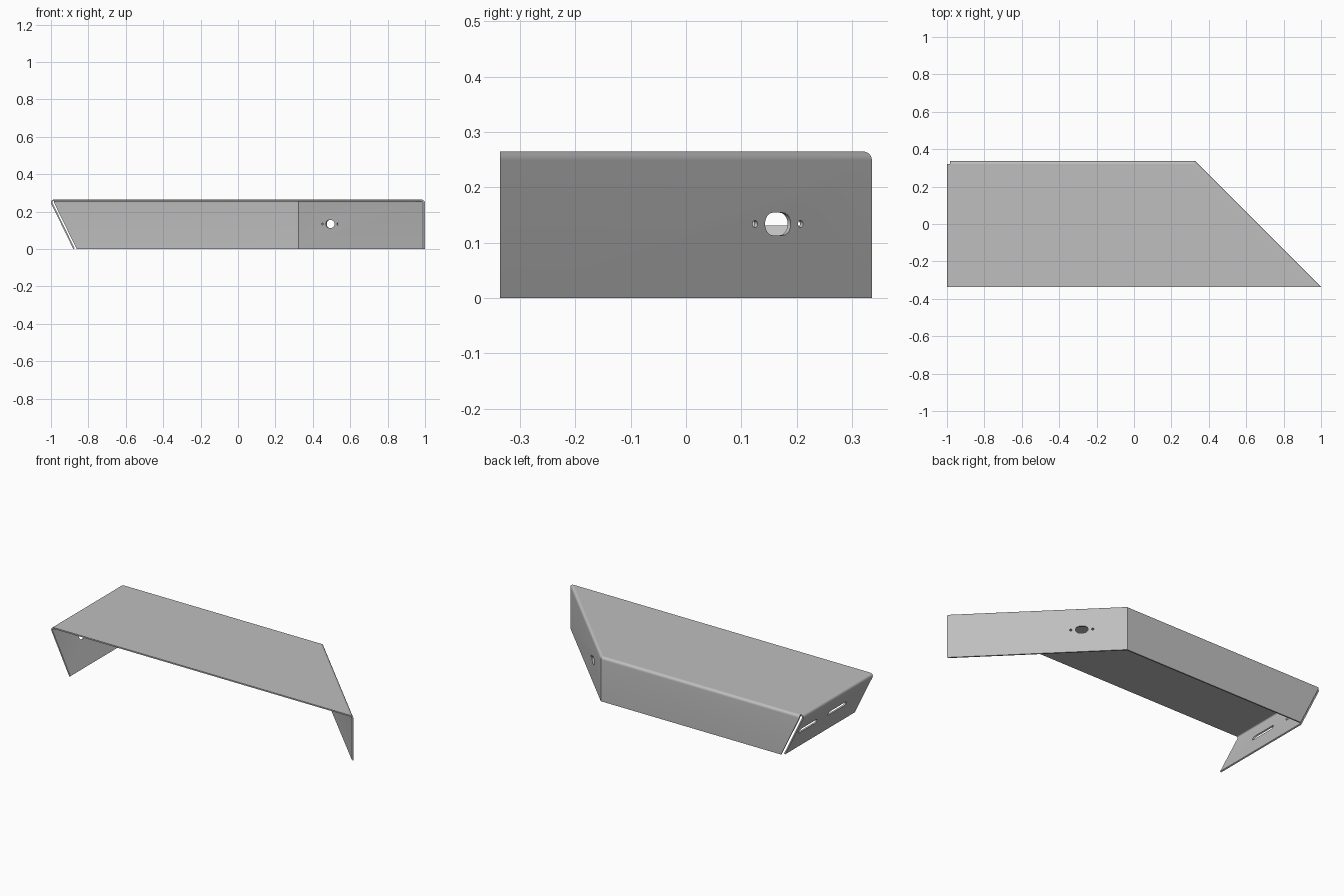
import bpy, bmesh
from math import sin, cos, tan, pi, radians
from mathutils import Vector

cube = bpy.data.objects.get("Cube")
if cube:
    bpy.data.objects.remove(cube, do_unlink=True)

HEIGHT, HALF = 0.265, 0.336      # overall height, half depth
THICK, BEND = 0.008, 0.016       # sheet thickness, outer bend radius
CORNER = 1.0 - 2 * HALF          # x where the back meets the diagonal
LEAN = radians(26)               # inward lean of the slanted end
UP = Vector((0, 0, 1))

metal = bpy.data.materials.new("grey_sheet_metal")
metal.use_nodes = True
grey = (0.52, 0.52, 0.52, 1)
metal.diffuse_color = grey
metal.node_tree.nodes["Principled BSDF"].inputs["Base Color"].default_value = grey


def prism(name, ring_a, ring_b):
    """Solid between two matching rings of points."""
    bm = bmesh.new()
    a = [bm.verts.new(p) for p in ring_a]
    b = [bm.verts.new(p) for p in ring_b]
    bm.faces.new(a)
    bm.faces.new(b[::-1])
    for i in range(len(a)):
        j = (i + 1) % len(a)
        bm.faces.new((a[j], a[i], b[i], b[j]))
    bmesh.ops.recalc_face_normals(bm, faces=bm.faces)
    mesh = bpy.data.meshes.new(name)
    bm.to_mesh(mesh)
    bm.free()
    obj = bpy.data.objects.new(name, mesh)
    bpy.context.collection.objects.link(obj)
    mesh.materials.append(metal)
    return obj


def flange(name, start, end, outward, lean, start_cut, end_cut, steps=7):
    """Bend plus flat wall, swept along an edge; cuts trim each end by (u, z)."""
    start, end, outward = Vector(start), Vector(end), Vector(outward).normalized()
    along = (end - start).normalized()

    def side(r):
        pts = []
        for i in range(steps + 1):
            t = pi / 2 - (pi / 2 + lean) * i / steps
            pts.append((-BEND + r * cos(t), HEIGHT - BEND + r * sin(t)))
        # wall runs down until the outer corner touches the ground
        drop = HEIGHT - BEND - BEND * sin(lean)
        u, z = pts[-1]
        pts.append((u - drop * tan(lean), z - drop))
        return pts

    section = side(BEND) + side(BEND - THICK)[::-1]
    ring_a = [start + outward * u + UP * z + along * start_cut(u, z) for u, z in section]
    ring_b = [end + outward * u + UP * z - along * end_cut(u, z) for u, z in section]
    return prism(name, ring_a, ring_b)


def punch(obj, centre, along, normal, length, width):
    """Cut a round-ended slot through a wall."""
    centre, along, normal = Vector(centre), Vector(along).normalized(), Vector(normal).normalized()
    across = normal.cross(along)
    r, n = width / 2, 10
    ring = []
    for end in (1, -1):
        for i in range(n + 1):
            t = -pi / 2 + pi * i / n
            p = along * (end * ((length - width) / 2 + r * cos(t))) + across * (end * r * sin(t))
            if not ring or (p - ring[-1]).length > 1e-5:
                ring.append(p)
    if (ring[0] - ring[-1]).length < 1e-5:
        ring.pop()
    cutter = prism("slot_cutter", [centre + p - normal * 0.05 for p in ring],
                   [centre + p + normal * 0.05 for p in ring])
    cutter.hide_render = True
    mod = obj.modifiers.new("slot", "BOOLEAN")
    mod.operation, mod.solver, mod.object = "DIFFERENCE", "EXACT", cutter
    bpy.context.view_layer.objects.active = obj
    bpy.ops.object.modifier_apply(modifier=mod.name)
    bpy.data.objects.remove(cutter, do_unlink=True)


# Flat top sheet, ending where the bends begin
mitre = tan(pi / 8)
outline = [(-1 + BEND, -HALF), (1 - BEND * 2 ** 0.5, -HALF),
           (CORNER - BEND * mitre, HALF - BEND), (-1 + BEND, HALF - BEND)]
top = prism("top_plate", [(x, y, HEIGHT) for x, y in outline],
            [(x, y, HEIGHT - THICK) for x, y in outline])

# Back wall: slanted at the leaning end, mitred at the diagonal
back = flange("back_wall", (-1 + BEND, HALF, 0), (CORNER, HALF, 0), (0, 1, 0), 0,
              lambda u, z: max(0, HEIGHT - BEND - z) * tan(LEAN),
              lambda u, z: -u * mitre)

# Diagonal wall with a connector opening and two screw holes
diagonal = flange("diagonal_wall", (CORNER, HALF, 0), (1, -HALF, 0), (1, 1, 0), 0,
                  lambda u, z: -u * mitre, lambda u, z: -u)
for offset, length, width in ((0, 0.066, 0.041), (-0.058, 0.013, 0.0125), (0.058, 0.013, 0.0125)):
    s = offset / 2 ** 0.5
    punch(diagonal, (CORNER + HALF - 0.166 + s, 0.166 - s, 0.134), (1, -1, 0), (1, 1, 0), length, width)

# Leaning end wall with two long slots
leaning = flange("leaning_end_wall", (-1, HALF - BEND, 0), (-1, -HALF, 0), (-1, 0, 0), LEAN,
                 lambda u, z: 0, lambda u, z: 0)
for y in (0.205, -0.07):
    punch(leaning, (-0.95, y, 0.143), (0, 1, 0), (-cos(LEAN), 0, -sin(LEAN)), 0.168, 0.033)

# Smooth bends, sharp sheet edges
bpy.ops.object.select_all(action="DESELECT")
for obj in (top, back, diagonal, leaning):
    obj.select_set(True)
bpy.context.view_layer.objects.active = top
bpy.ops.object.shade_smooth_by_angle(angle=radians(30))
